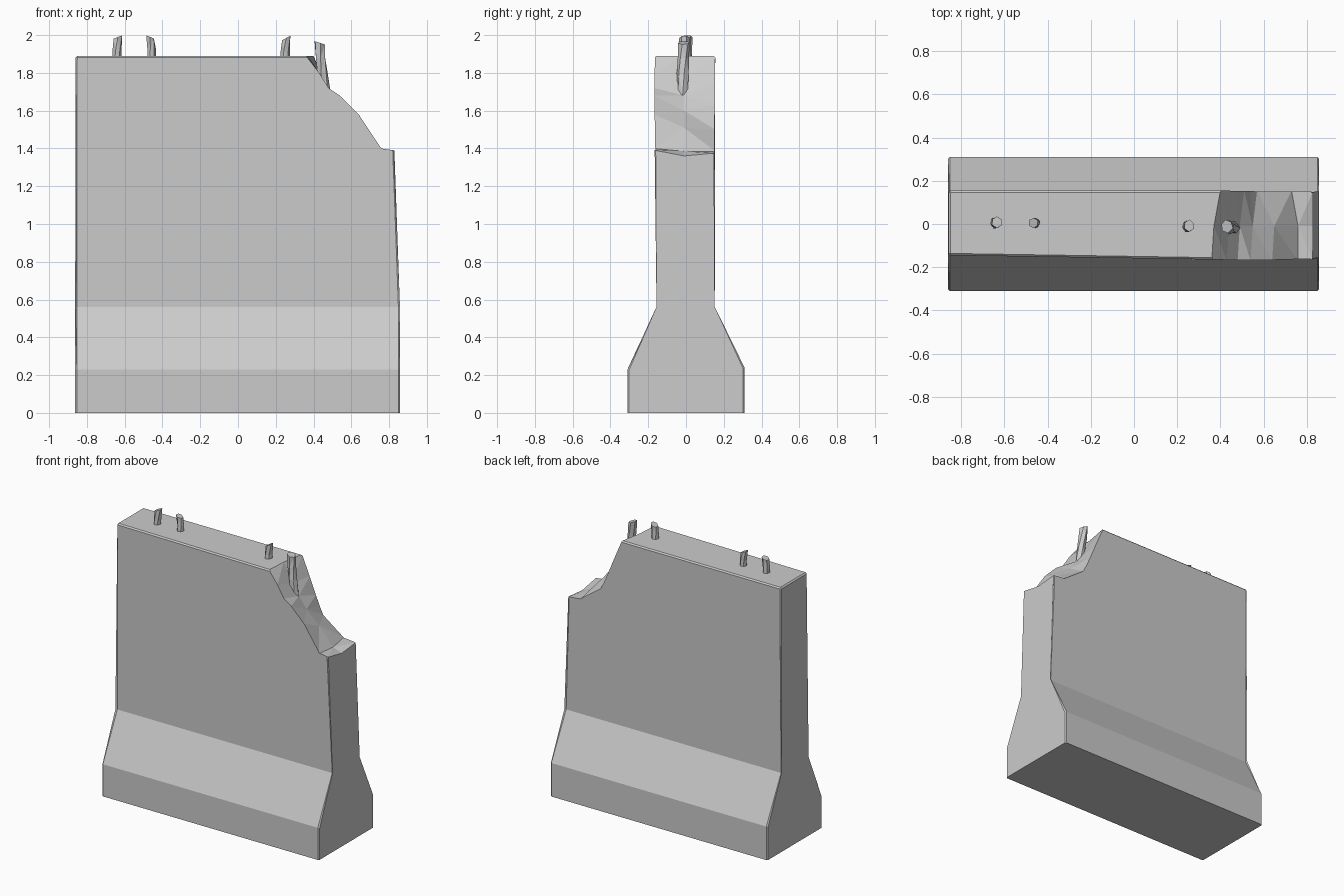
import bpy, bmesh, math, random
from mathutils import Vector

if "Cube" in bpy.data.objects:
    bpy.data.objects.remove(bpy.data.objects["Cube"])

random.seed(4)


def make_object(name, bm):
    bmesh.ops.recalc_face_normals(bm, faces=bm.faces[:])
    mesh = bpy.data.meshes.new(name)
    bm.to_mesh(mesh)
    bm.free()
    obj = bpy.data.objects.new(name, mesh)
    bpy.context.collection.objects.link(obj)
    return obj


def loft(bm, rings):
    """Skin closed rings of equal length and cap both ends."""
    loops = [[bm.verts.new(p) for p in ring] for ring in rings]
    n = len(loops[0])
    for a, b in zip(loops, loops[1:]):
        for i in range(n):
            j = (i + 1) % n
            bm.faces.new((a[i], a[j], b[j], b[i]))
    bm.faces.new(loops[0])
    bm.faces.new(loops[-1])


# Barrier wall: flared-foot section swept along x, right end leaning inward
def section(x_foot, x_top, front_top):
    return [(x_foot, -0.31, 0), (x_foot, -0.31, 0.23), (x_foot, -0.147, 0.56),
            (x_top, front_top, 1.89), (x_top, 0.155, 1.89), (x_foot, 0.143, 0.56),
            (x_foot, 0.31, 0.24), (x_foot, 0.31, 0)]


bm = bmesh.new()
loft(bm, [section(-0.862, -0.86, -0.145), section(0.858, 0.81, -0.172)])


def chamfered(e):
    a, b = (v.co for v in e.verts)
    on_floor = a.z < 0.01 and b.z < 0.01
    at_end = a.x * b.x > 0
    on_top = a.z > 1.8 and b.z > 1.8
    return not on_floor and (at_end or on_top)


bmesh.ops.bevel(bm, geom=[e for e in bm.edges if chamfered(e)], offset=0.009,
                segments=1, affect='EDGES', clamp_overlap=True)
wall = make_object("barrier_wall", bm)

# Broken corner: cutter skinned through front, middle and back fracture lines
front = [(0.31, 2.0), (0.36, 1.89), (0.43, 1.80), (0.48, 1.72), (0.54, 1.68),
         (0.64, 1.58), (0.76, 1.40), (0.83, 1.39)]
middle = [(0.33, 2.0), (0.37, 1.89), (0.44, 1.76), (0.49, 1.68), (0.55, 1.60),
          (0.65, 1.51), (0.76, 1.385), (0.83, 1.36)]
back = [(0.35, 2.0), (0.40, 1.89), (0.46, 1.75), (0.51, 1.63), (0.54, 1.56),
        (0.57, 1.50), (0.73, 1.385), (0.83, 1.375)]
rings = []
for y, line in ((-0.4, front), (-0.17, front), (-0.01, middle), (0.155, back), (0.4, back)):
    outline = line + [(1.1, line[-1][1]), (1.1, 2.2), (line[0][0], 2.2)]
    rings.append([(x, y, z) for x, z in outline])
bm = bmesh.new()
loft(bm, rings)
bmesh.ops.triangulate(bm, faces=bm.faces[:])
cutter = make_object("fracture_cutter", bm)
cutter.hide_render = True
cutter.hide_viewport = False

cut = wall.modifiers.new("broken_corner", 'BOOLEAN')
cut.operation = 'DIFFERENCE'
cut.solver = 'EXACT'
cut.object = cutter
bpy.context.view_layer.objects.active = wall
bpy.ops.object.modifier_apply(modifier=cut.name)
bpy.data.objects.remove(cutter, do_unlink=True)


# Reinforcing bars: rough six-sided stubs with slanted tops
def rebar(name, path, radius, slant):
    bm = bmesh.new()
    rings = []
    for k, p in enumerate(path):
        last = k == len(path) - 1
        ring = []
        for i in range(6):
            a = math.tau * i / 6 + 0.25 * k
            r = radius * random.uniform(0.92, 1.1)
            c, s = r * math.cos(a), r * math.sin(a)
            ring.append(Vector(p) + Vector((c, s * 1.1, slant * c / radius if last else 0)))
        rings.append(ring)
    loft(bm, rings)
    bmesh.ops.triangulate(bm, faces=[f for f in bm.faces if len(f.verts) == 4])
    make_object(name, bm)


rebar("rebar_1", [(-0.642, 0.005, 1.84), (-0.642, 0.005, 1.92), (-0.635, 0.01, 1.99)], 0.024, 0.009)
rebar("rebar_2", [(-0.458, 0.005, 1.84), (-0.458, 0.005, 1.93), (-0.465, 0.005, 1.99)], 0.022, -0.009)
rebar("rebar_3", [(0.248, -0.012, 1.84), (0.25, -0.01, 1.92), (0.256, -0.008, 1.985)], 0.025, 0.013)
rebar("rebar_4", [(0.462, -0.018, 1.68), (0.448, -0.017, 1.80), (0.438, -0.014, 1.88),
                  (0.43, -0.01, 1.96)], 0.028, -0.009)
